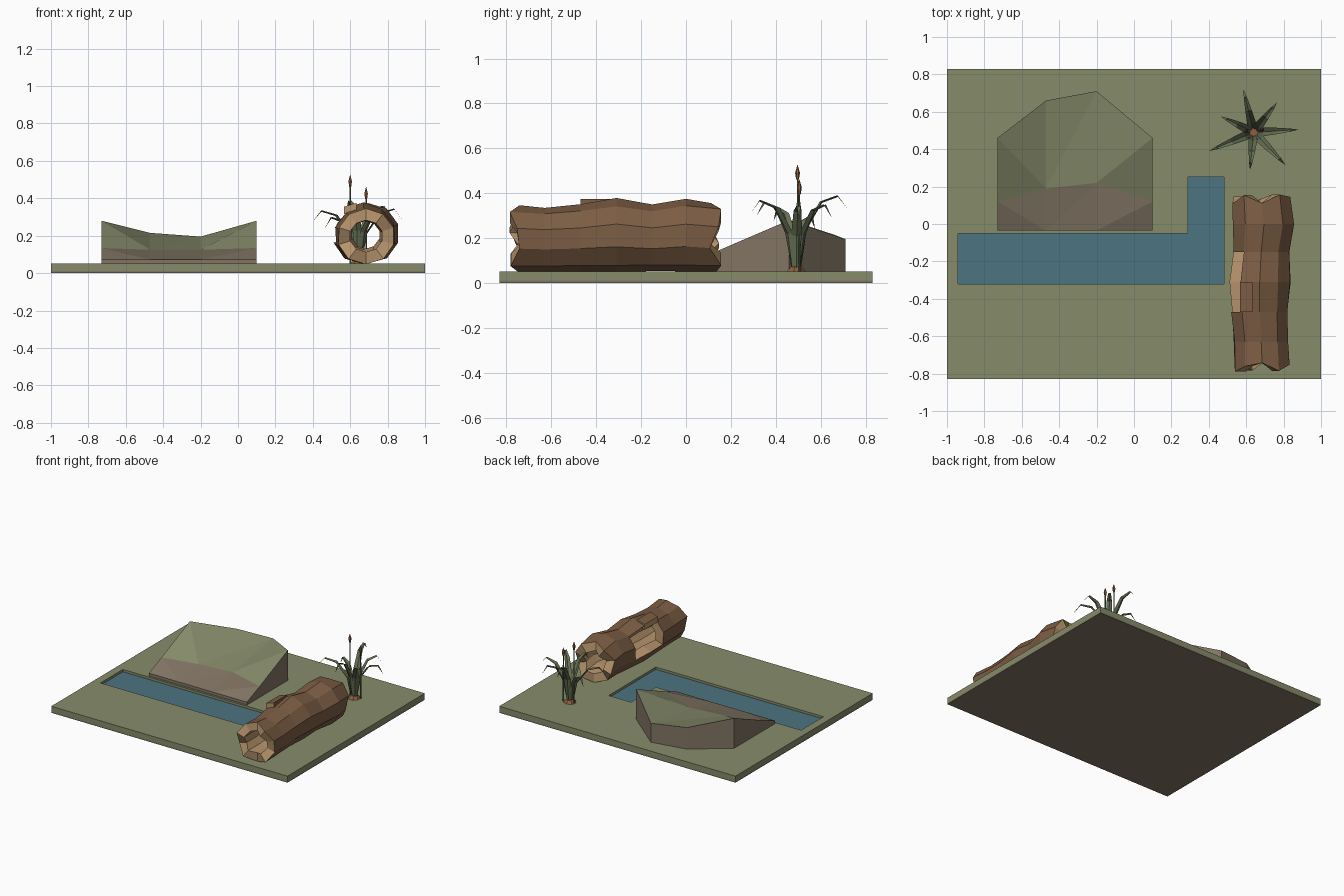
import bpy, bmesh, math, random
from mathutils import Vector

random.seed(4)
if "Cube" in bpy.data.objects:
    bpy.data.objects.remove(bpy.data.objects["Cube"], do_unlink=True)


def material(name, *srgb):
    color = [(c / 255 / 12.92) if c < 11 else ((c / 255 + 0.055) / 1.055) ** 2.4 for c in srgb] + [1]
    m = bpy.data.materials.new(name)
    m.use_nodes = True
    m.diffuse_color = color
    m.node_tree.nodes["Principled BSDF"].inputs["Base Color"].default_value = color
    return m


GRASS = material("grass green", 134, 140, 107)
DIRT = material("dirt brown", 130, 117, 100)
WATER = material("water blue", 76, 116, 129)
BARK = material("bark brown", 124, 93, 68)
WOOD = material("cut wood tan", 184, 149, 110)
LEAF = material("reed green", 102, 112, 84)
RUST = material("cattail brown", 140, 95, 64)


def finish(name, bm, *mats, fix_normals=True):
    if fix_normals:
        bmesh.ops.recalc_face_normals(bm, faces=bm.faces)
    mesh = bpy.data.meshes.new(name)
    bm.to_mesh(mesh)
    bm.free()
    for m in mats:
        mesh.materials.append(m)
    ob = bpy.data.objects.new(name, mesh)
    bpy.context.collection.objects.link(ob)
    return ob


def face(bm, verts, mat=0):
    f = bm.faces.new(verts)
    f.material_index = mat
    return f


# Ground slab with a sunken L-shaped pond
TOP = 0.05
bm = bmesh.new()
xs, ys = [-1, -0.94, 0.29, 0.48, 1], [-0.83, -0.32, -0.05, 0.25, 0.83]
grid = [[bm.verts.new((x, y, TOP)) for x in xs] for y in ys]
pond = []
for j in range(4):
    for i in range(4):
        f = face(bm, [grid[j][i], grid[j][i + 1], grid[j + 1][i + 1], grid[j + 1][i]])
        if (j == 1 and i in (1, 2)) or (j == 2 and i == 2):
            pond.append(f)
rim = [e for e in bm.edges if e.is_boundary]
for depth, mat in ((0.01, 0), (0, 1)):
    geom = bmesh.ops.extrude_edge_only(bm, edges=rim)["geom"]
    for v in geom:
        if isinstance(v, bmesh.types.BMVert):
            v.co.z = depth
    for f in geom:
        if isinstance(f, bmesh.types.BMFace):
            f.material_index = mat
    rim = [e for e in geom if isinstance(e, bmesh.types.BMEdge) and e.is_boundary]
for f in bmesh.ops.contextual_create(bm, geom=rim)["faces"]:
    f.material_index = 1
old_faces = set(bm.faces)
geom = bmesh.ops.extrude_face_region(bm, geom=pond)["geom"]
floor = [f for f in geom if isinstance(f, bmesh.types.BMFace)]
bmesh.ops.translate(bm, verts=[v for v in geom if isinstance(v, bmesh.types.BMVert)], vec=(0, 0, -0.018))
for f in bm.faces:
    if f not in old_faces:
        f.material_index = 0
for f in floor:
    f.material_index = 2
bmesh.ops.delete(bm, geom=[f for f in pond if f.is_valid], context="FACES_ONLY")
finish("ground", bm, GRASS, DIRT, WATER)

# Hill: each column runs from the front lip over the dirt line to the back crest
bm = bmesh.new()
columns = []
for x, mid_y, mid_z, back_y, back_z in ((-0.73, 0.12, 0.134, 0.46, 0.28),
                                        (-0.47, 0.19, 0.125, 0.66, 0.215),
                                        (-0.2, 0.22, 0.125, 0.71, 0.195),
                                        (0.1, 0.12, 0.134, 0.46, 0.28)):
    columns.append([bm.verts.new(p) for p in ((x, -0.035, TOP), (x, -0.035, 0.072), (x, mid_y, mid_z),
                                             (x, back_y, back_z), (x, back_y, TOP))])
for k, (a, b) in enumerate(zip(columns, columns[1:])):
    face(bm, [a[0], b[0], b[1], a[1]], 1)
    face(bm, [a[3], b[3], b[4], a[4]], 1)
    for r, mat in ((1, 1), (2, 0)):
        quad = [a[r], b[r], b[r + 1], a[r + 1]]
        if k == 0:      # crease from outer back to inner front
            face(bm, [quad[0], quad[1], quad[3]], mat)
            face(bm, [quad[1], quad[2], quad[3]], mat)
        else:
            face(bm, [quad[0], quad[1], quad[2]], mat)
            face(bm, [quad[0], quad[2], quad[3]], mat)
for c in (columns[0], columns[-1]):
    face(bm, c, 1)
finish("hill", bm, GRASS, DIRT)

# Hollow log: rings of outer bark and inner wood with ragged ends and a side hole
SIDES = 10
rings = [(-0.765, 0.685, 0.148), (-0.63, 0.68, 0.143), (-0.47, 0.672, 0.149), (-0.31, 0.672, 0.162),
         (-0.15, 0.68, 0.149), (0, 0.695, 0.162), (0.13, 0.683, 0.153)]
ragged = [0.5, -0.8, 0.9, 0.2, -0.9, 0.6, -0.7, 0.8, -0.6, 0.9]
bm = bmesh.new()
outer, inner = [], []
for j, (y, cx, r) in enumerate(rings):
    o, n = [], []
    for k in range(SIDES):
        a = math.radians(18 + 36 * k)
        shift = 0
        if j == 0:
            shift = 0.025 * ragged[k]
        elif j == len(rings) - 1:
            shift = 0.03 * ragged[-k]
        bump = random.uniform(0.98, 1.03)
        for lst, rad in ((o, r * bump), (n, 0.085)):
            lst.append(bm.verts.new((cx + 1.05 * rad * math.cos(a), y + shift, TOP + r + rad * math.sin(a))))
    outer.append(o)
    inner.append(n)
hole = {(j, k) for j in (2, 3) for k in (3, 4)}
for j in range(len(rings) - 1):
    for k in range(SIDES):
        if (j, k) in hole:
            continue
        q = (k + 1) % SIDES
        face(bm, [outer[j][k], outer[j][q], outer[j + 1][q], outer[j + 1][k]], 0)
        face(bm, [inner[j][k], inner[j + 1][k], inner[j + 1][q], inner[j][q]], 1)
for j in (0, len(rings) - 1):
    for k in range(SIDES):
        q = (k + 1) % SIDES
        face(bm, [outer[j][k], outer[j][q], inner[j][q], inner[j][k]], 1)
for j in (2, 3):
    for k in (3, 5):
        face(bm, [outer[j][k], outer[j + 1][k], inner[j + 1][k], inner[j][k]], 1)
for j in (2, 4):
    for k in (3, 4):
        face(bm, [outer[j][k], outer[j][k + 1], inner[j][k + 1], inner[j][k]], 1)
finish("hollow_log", bm, BARK, WOOD)

# Raised bark flap above the hole
bm = bmesh.new()
bmesh.ops.create_cube(bm, size=1)
for v in bm.verts:
    v.co = Vector((0.6 + v.co.x * 0.065, -0.39 + v.co.y * 0.16, 0.345 + v.co.z * 0.04 + v.co.x * 0.02))
bm.normal_update()
for f in bm.faces:
    f.material_index = 1 if f.normal.x < -0.5 or abs(f.normal.y) > 0.9 else 0
finish("bark_flap", bm, BARK, WOOD)

# Reed leaves: folded blades that rise, arch and droop at the tip
root = Vector((0.64, 0.49, 0))
tips = [(0.585, 0.72, 0.39), (0.765, 0.65, 0.35), (0.88, 0.505, 0.345), (0.81, 0.315, 0.36),
        (0.62, 0.29, 0.37), (0.4, 0.39, 0.335), (0.465, 0.575, 0.3)]
bm = bmesh.new()
for tx, ty, height in tips:
    out = Vector((tx, ty, 0)) - root
    side = Vector((-out.y, out.x, 0)).normalized()
    rows = []
    for t, z, w in ((0.06, TOP, 0.008), (0.18, 0.62 * height, 0.024), (0.48, 0.93 * height, 0.018),
                    (0.8, height, 0.009)):
        p = root + out * t + Vector((0, 0, z))
        fold = Vector((0, 0, -0.006)) + out.normalized() * 0.006
        rows.append([bm.verts.new(q) for q in (p - side * w, p + fold, p + side * w)])
    for a, b in zip(rows, rows[1:]):
        for i in (0, 1):
            face(bm, [a[i], a[i + 1], b[i + 1], b[i]])
    tip = bm.verts.new((tx, ty, height - 0.06))
    for i in (0, 1):
        face(bm, [rows[-1][i], rows[-1][i + 1], tip])
finish("reed_leaves", bm, LEAF, fix_normals=False)


def cone(name, mat, x, y, z0, z1, r0, r1, sides=6):
    bm = bmesh.new()
    bmesh.ops.create_cone(bm, cap_ends=True, segments=sides, radius1=r0, radius2=r1, depth=z1 - z0)
    bmesh.ops.translate(bm, verts=bm.verts, vec=(x, y, (z0 + z1) / 2))
    return finish(name, bm, mat)


# Cattails and the soil clump at their foot
cone("soil_clump", RUST, root.x, root.y, TOP, 0.072, 0.045, 0.025, 7)
for i, (x, y, top) in enumerate(((0.6, 0.497, 0.525), (0.685, 0.505, 0.46))):
    cone(f"cattail_stem_{i}", LEAF, x, y, TOP, top - 0.05, 0.005, 0.004, 5)
    cone(f"cattail_head_{i}", RUST, x, y, top - 0.065, top - 0.035, 0.006, 0.011)
    cone(f"cattail_tip_{i}", RUST, x, y, top - 0.035, top, 0.011, 0.001)
